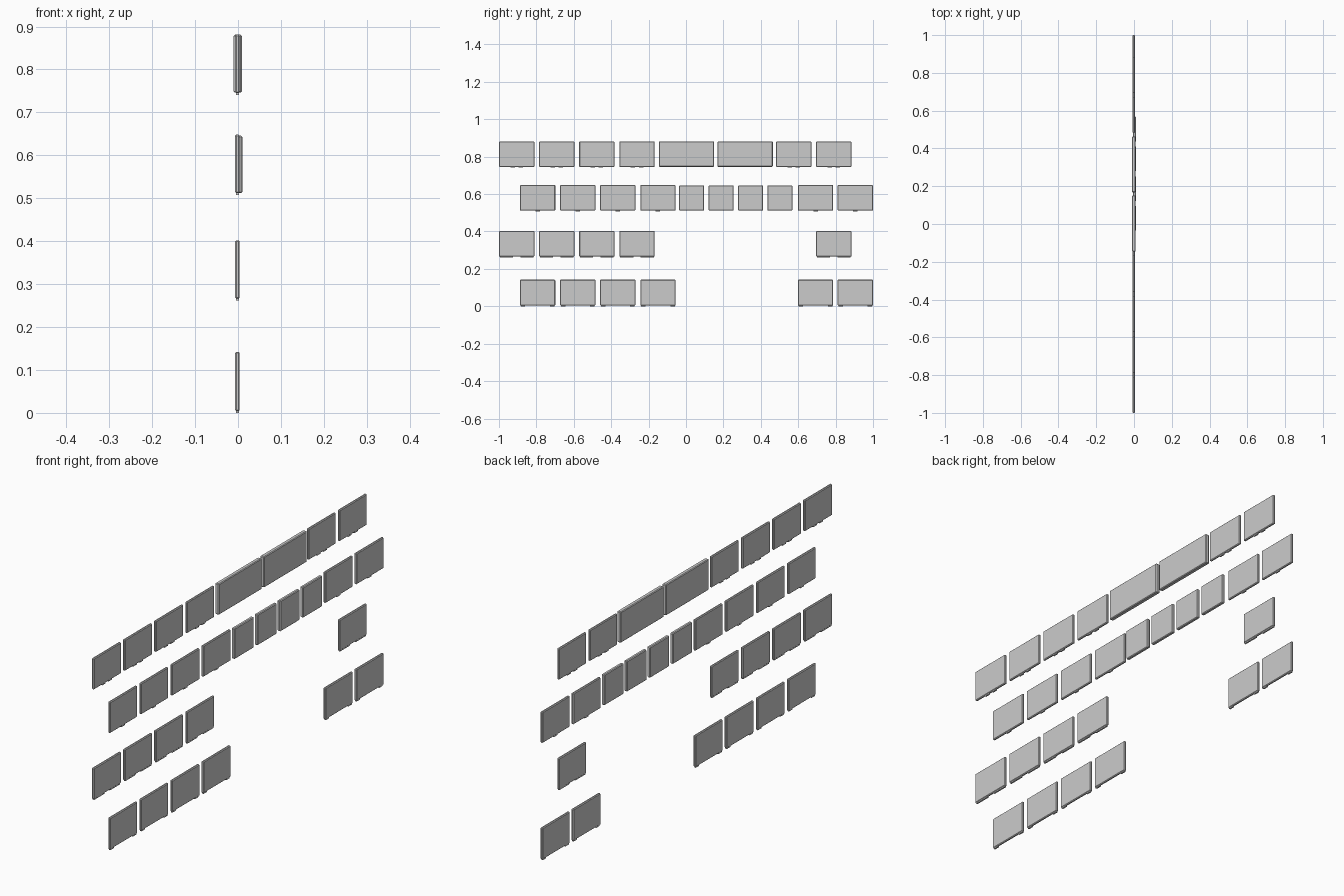
import bpy, bmesh

if "Cube" in bpy.data.objects:
    bpy.data.objects.remove(bpy.data.objects["Cube"])

CHAMFER = 0.003


def add_box(bm, x0, x1, y0, y1, z0, z1, chamfer=0.0):
    part = bmesh.ops.create_cube(bm, size=1)["verts"]
    for v in part:
        v.co.x = x1 if v.co.x > 0 else x0
        v.co.y = y1 if v.co.y > 0 else y0
        v.co.z = z1 if v.co.z > 0 else z0
    if chamfer:
        edges = list({e for v in part for e in v.link_edges})
        bmesh.ops.bevel(bm, geom=edges, offset=chamfer, segments=1,
                        profile=0.5, affect='EDGES')


def panel(name, x0, x1, y0, y1, z0, z1, tabs=()):
    """Thin chamfered plate with little locating tabs under its lower edge."""
    bm = bmesh.new()
    foot = 0.004 if tabs else 0.0
    add_box(bm, x0, x1, y0, y1, z0 + foot, z1, CHAMFER)
    mid = (y0 + y1) / 2
    for off, half in tabs:
        add_box(bm, x0 + 0.002, x1 - 0.002, mid + off - half, mid + off + half,
                z0, z0 + foot + 0.004)
    me = bpy.data.meshes.new(name)
    bm.to_mesh(me)
    bm.free()
    bpy.context.collection.objects.link(bpy.data.objects.new(name, me))


# Standard panels: row name, bottom, top, left edges, tab positions
W = 0.189
even = [-1.0 + 0.2145 * i for i in range(4)]
odd = [-0.888 + 0.2145 * i for i in range(4)]
rows = [
    ("bottom_row", 0.0, 0.142, odd + [0.598, 0.811], [(-0.078, 0.012), (0.078, 0.012)]),
    ("lower_row", 0.262, 0.402, even + [0.696], [(-0.055, 0.035), (0.055, 0.035)]),
    ("upper_row", 0.508, 0.648, odd + [0.598, 0.811], [(0.0, 0.012)]),
    ("top_row", 0.741, 0.881, even + [0.482, 0.696], [(-0.022, 0.012), (0.022, 0.012)]),
]
for name, z0, z1, starts, tabs in rows:
    for i, y in enumerate(starts):
        panel(f"{name}_panel_{i + 1}", -0.007, 0.004, y, y + W, z0, z1, tabs)

# Narrow panels in the upper row
for i in range(4):
    y = -0.037 + 0.1575 * i
    panel(f"narrow_panel_{i + 1}", -0.005, 0.010, y, y + 0.134, 0.512, 0.646)

# Wide panels in the top row
for i, y in enumerate((-0.145, 0.168)):
    panel(f"wide_panel_{i + 1}", -0.010, 0.009, y, y + 0.296, 0.746, 0.881)
